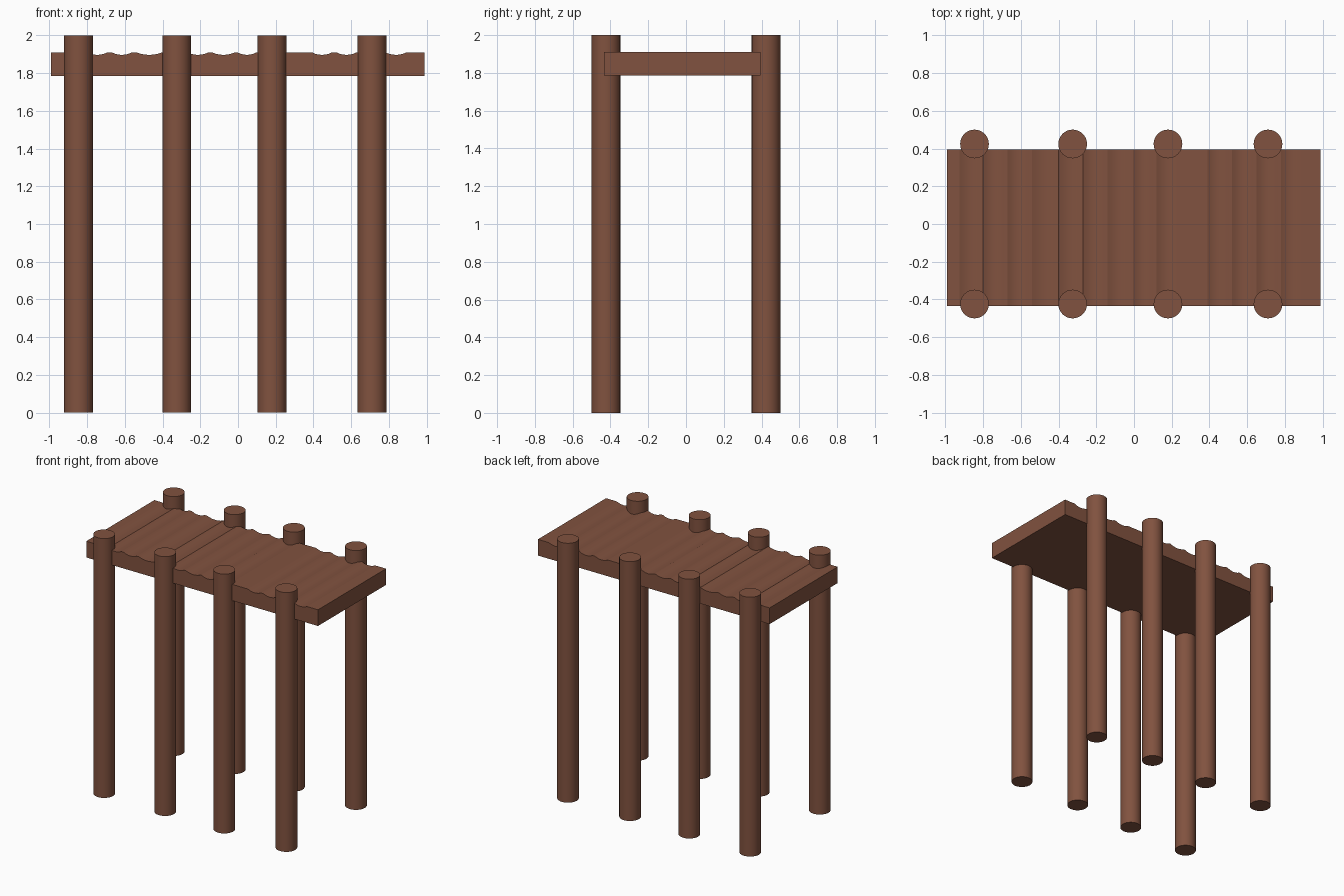
import bpy, bmesh, math

if "Cube" in bpy.data.objects:
    bpy.data.objects.remove(bpy.data.objects["Cube"])

wood = bpy.data.materials.new("brown_wood")
wood.diffuse_color = (0.22, 0.085, 0.05, 1)
wood.use_nodes = True
wood.node_tree.nodes["Principled BSDF"].inputs["Base Color"].default_value = wood.diffuse_color


def finish(obj, angle):
    obj.data.materials.append(wood)
    bpy.ops.object.select_all(action='DESELECT')
    obj.select_set(True)
    bpy.context.view_layer.objects.active = obj
    bpy.ops.object.shade_smooth_by_angle(angle=math.radians(angle))


# Round posts in pairs along both long sides
for i, x in enumerate((-0.845, -0.325, 0.18, 0.71)):
    for side, y in (("front", -0.424), ("back", 0.424)):
        bpy.ops.mesh.primitive_cylinder_add(vertices=32, radius=0.076, depth=2, location=(x, y, 1))
        post = bpy.context.object
        post.name = f"{side}_post_{i + 1}"
        finish(post, 40)

# Deck profile: flat top with shallow scalloped logs worn into it
BOTTOM, TOP, DIP = 1.785, 1.91, 0.014
scallops = [(-0.925, -0.80), (-0.80, -0.69), (-0.67, -0.56), (-0.54, -0.40),
            (-0.40, -0.27), (-0.27, -0.155), (-0.14, -0.015), (-0.005, 0.10),
            (0.12, 0.235), (0.39, 0.50), (0.52, 0.63), (0.65, 0.76), (0.78, 0.895)]
profile = [(-0.99, BOTTOM), (-0.99, TOP)]
for a, b in scallops:
    for k in range(7):
        t = k / 6
        p = (a + (b - a) * t, TOP - DIP * 4 * t * (1 - t))
        if p[0] - profile[-1][0] > 1e-4:
            profile.append(p)
profile += [(0.987, TOP), (0.987, BOTTOM)]

# Deck extruded across the walkway
Y0, Y1 = -0.435, 0.395
bm = bmesh.new()
face = bm.faces.new([bm.verts.new((x, Y0, z)) for x, z in profile])
ext = bmesh.ops.extrude_face_region(bm, geom=[face])
bmesh.ops.translate(bm, vec=(0, Y1 - Y0, 0),
                    verts=[g for g in ext["geom"] if isinstance(g, bmesh.types.BMVert)])
bmesh.ops.recalc_face_normals(bm, faces=bm.faces)
mesh = bpy.data.meshes.new("deck")
bm.to_mesh(mesh)
bm.free()
deck = bpy.data.objects.new("deck", mesh)
bpy.context.collection.objects.link(deck)
finish(deck, 15)
